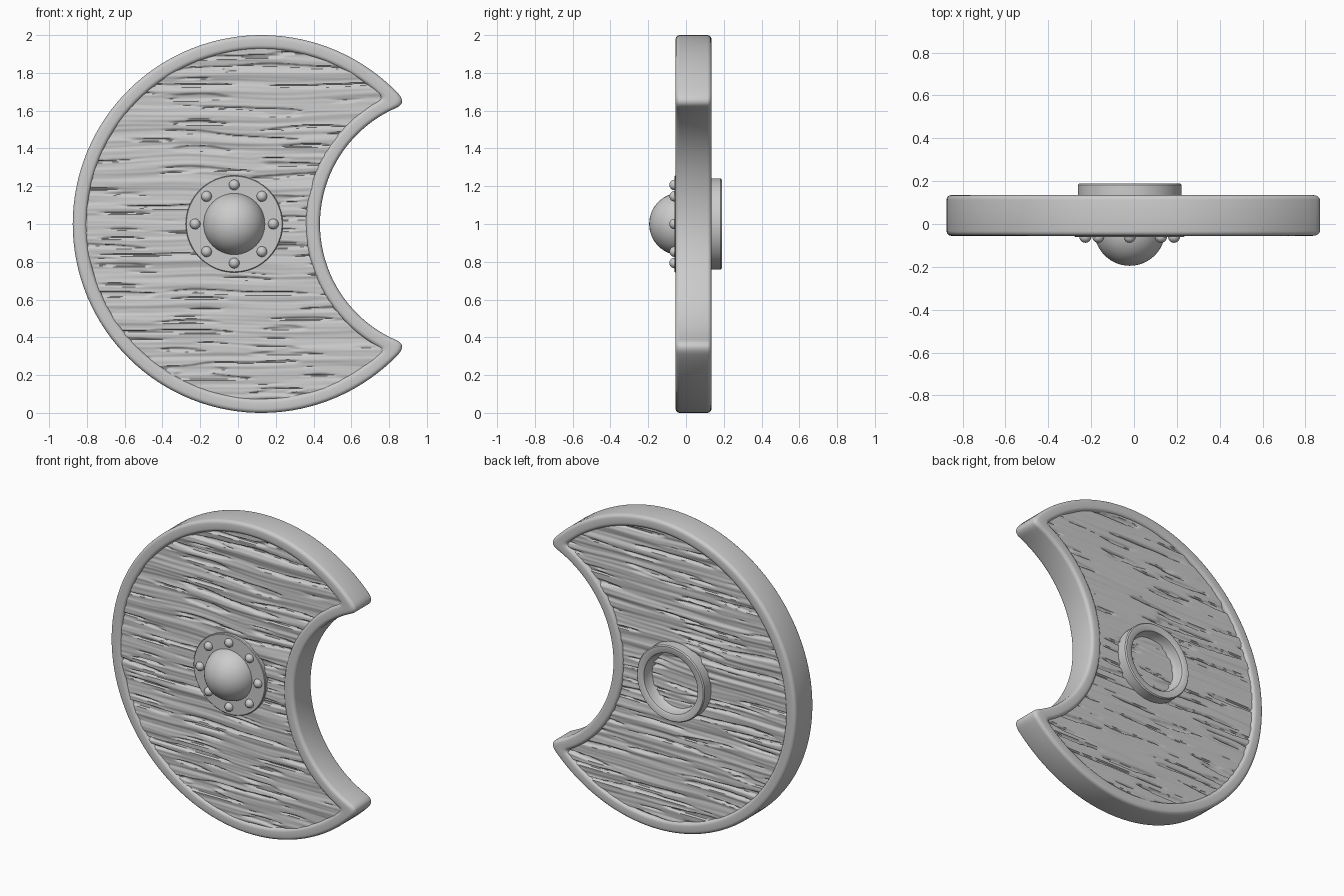
import bpy, bmesh, math
from mathutils import Vector, noise

if "Cube" in bpy.data.objects:
    bpy.data.objects.remove(bpy.data.objects["Cube"])

grey = bpy.data.materials.new("plain grey")
grey.use_nodes = True
COLOUR = (0.6, 0.6, 0.6, 1)
grey.diffuse_color = COLOUR
grey.node_tree.nodes["Principled BSDF"].inputs["Base Color"].default_value = COLOUR

# Shield outline: a disc with a round bite out of its left side
DISC_X, DISC_R = 0.125, 1.0
BITE_X, BITE_R = 1.104, 0.67
BOSS = Vector((-0.02, 0, 1))


def finish(name, bm, angle=40):
    bmesh.ops.recalc_face_normals(bm, faces=bm.faces)
    mesh = bpy.data.meshes.new(name)
    bm.to_mesh(mesh)
    bm.free()
    mesh.materials.append(grey)
    obj = bpy.data.objects.new(name, mesh)
    bpy.context.collection.objects.link(obj)
    bpy.ops.object.select_all(action='DESELECT')
    obj.select_set(True)
    bpy.context.view_layer.objects.active = obj
    bpy.ops.object.shade_smooth_by_angle(angle=math.radians(angle))
    return obj


def skin(bm, loops, close=False):
    """Join rings of equal length with quads."""
    rings = [[bm.verts.new(p) for p in loop] for loop in loops]
    n = len(rings[0])
    pairs = list(zip(rings, rings[1:])) + ([(rings[-1], rings[0])] if close else [])
    for a, b in pairs:
        for i in range(n):
            j = (i + 1) % n
            bm.faces.new((a[i], a[j], b[j], b[i]))
    return rings


def tip_of(inset):
    """Upper crossing of the inset disc and bite, relative to z = 1."""
    R, r, d = DISC_R - inset, BITE_R + inset, BITE_X - DISC_X
    a = (R * R - r * r + d * d) / (2 * d)
    return R, r, DISC_X + a, math.sqrt(R * R - a * a)


def outline(inset, y, disc_steps=96, bite_steps=40, tip_steps=5):
    R, r, tx, tz = tip_of(inset)
    trim = 0.07 - 0.5 * inset
    a0 = math.atan2(tz, tx - DISC_X) + trim / R
    b0 = math.atan2(tz, BITE_X - tx) - trim / r
    pts = []
    for i in range(disc_steps + 1):
        a = a0 + (2 * math.pi - 2 * a0) * i / disc_steps
        pts.append(Vector((DISC_X + R * math.cos(a), y, R * math.sin(a))))
    bite = []
    for i in range(bite_steps + 1):
        b = -b0 + 2 * b0 * i / bite_steps
        bite.append(Vector((BITE_X - r * math.cos(b), y, r * math.sin(b))))

    def rounded(a, b, z):
        tip = Vector((tx, y, z))
        ts = [k / (tip_steps + 1) for k in range(1, tip_steps + 1)]
        return [a * (1 - t) ** 2 + tip * 2 * t * (1 - t) + b * t * t for t in ts]

    loop = pts + rounded(pts[-1], bite[0], -tz) + bite + rounded(bite[-1], pts[0], tz)
    return [p + Vector((0, 0, 1)) for p in loop]


# Rim: rounded rectangle section swept round the outline
Y0, Y1, WIDE, ROUND = -0.055, 0.135, 0.075, 0.022
section = []
for cx, cy, start in ((ROUND, Y0 + ROUND, 180), (WIDE - ROUND, Y0 + ROUND, 270),
                      (WIDE - ROUND, Y1 - ROUND, 0), (ROUND, Y1 - ROUND, 90)):
    for k in range(5):
        a = math.radians(start + k * 22.5)
        section.append((cx + ROUND * math.cos(a), cy + ROUND * math.sin(a)))
bm = bmesh.new()
skin(bm, [outline(max(d, 0), y) for d, y in section], close=True)
finish("rim", bm, 50)


# Wood panels: fine grid with long horizontal grain
def grain(x, z, seed):
    wave = z + 0.02 * noise.noise((x * 2, z * 3, seed))
    ridges = noise.noise((x * 0.8, wave * 22, seed + 5))
    fine = noise.noise((x * 1.6, wave * 55, seed + 9))
    crack = noise.noise((x * 2.5, wave * 40, seed + 20))
    groove = min(max((crack - 0.22) * 8, 0), 1)
    return 0.008 * ridges + 0.004 * fine - 0.012 * groove


def wood_panel(name, level, outward, seed, rows=340, cols=70):
    R, r, tx, tz = tip_of(0.055)
    bm = bmesh.new()
    previous = None
    for i in range(rows + 1):
        z = R * 0.999 * (2 * i / rows - 1)
        half = math.sqrt(R * R - z * z)
        left, right = DISC_X - half, DISC_X + half
        if abs(z) < tz:
            right = BITE_X - math.sqrt(r * r - z * z)
        row = []
        for j in range(cols + 1):
            x = left + (right - left) * j / cols
            row.append(bm.verts.new((x, level + outward * grain(x, z, seed), z + 1)))
        if previous:
            for j in range(cols):
                bm.faces.new((previous[j], previous[j + 1], row[j + 1], row[j]))
        previous = row
    obj = finish(name, bm, 60)
    if obj.data.polygons[0].normal.y * outward < 0:
        obj.data.flip_normals()


wood_panel("front_wood", -0.043, -1, 3.0)
wood_panel("back_wood", 0.12, 1, 41.0)


# Boss parts turned about the shield's y axis
def lathe(name, profile, steps=48):
    bm = bmesh.new()
    loops = []
    for rad, y in profile:
        loops.append([BOSS + Vector((rad * math.cos(a), y, rad * math.sin(a)))
                      for a in (2 * math.pi * k / steps for k in range(steps))])
    rings = skin(bm, loops)
    bm.faces.new(rings[0])
    bm.faces.new(rings[-1])
    finish(name, bm)


def arc(radius, centre, depth, steps=12):
    return [(radius * math.cos(t) + 0.0005, centre - depth * math.sin(t))
            for t in (math.pi / 2 * k / steps for k in range(steps + 1))]


lathe("boss_plate", [(0.257, -0.02), (0.257, -0.057), (0.253, -0.061), (0.1, -0.061)])
lathe("boss_dome", arc(0.165, -0.03, 0.165))
lathe("back_ring", [(0.242, 0.1), (0.242, 0.183), (0.236, 0.19), (0.2, 0.19),
                    (0.192, 0.184)] + arc(0.19, 0.175, 0.15))

# Rivets round the boss plate
for k in range(8):
    a = math.pi / 4 * k
    bm = bmesh.new()
    bmesh.ops.create_uvsphere(bm, u_segments=16, v_segments=10, radius=0.028)
    bmesh.ops.translate(bm, verts=bm.verts, vec=BOSS + Vector(
        (0.207 * math.cos(a), -0.06, 0.207 * math.sin(a))))
    finish("rivet_%d" % (k + 1), bm)
